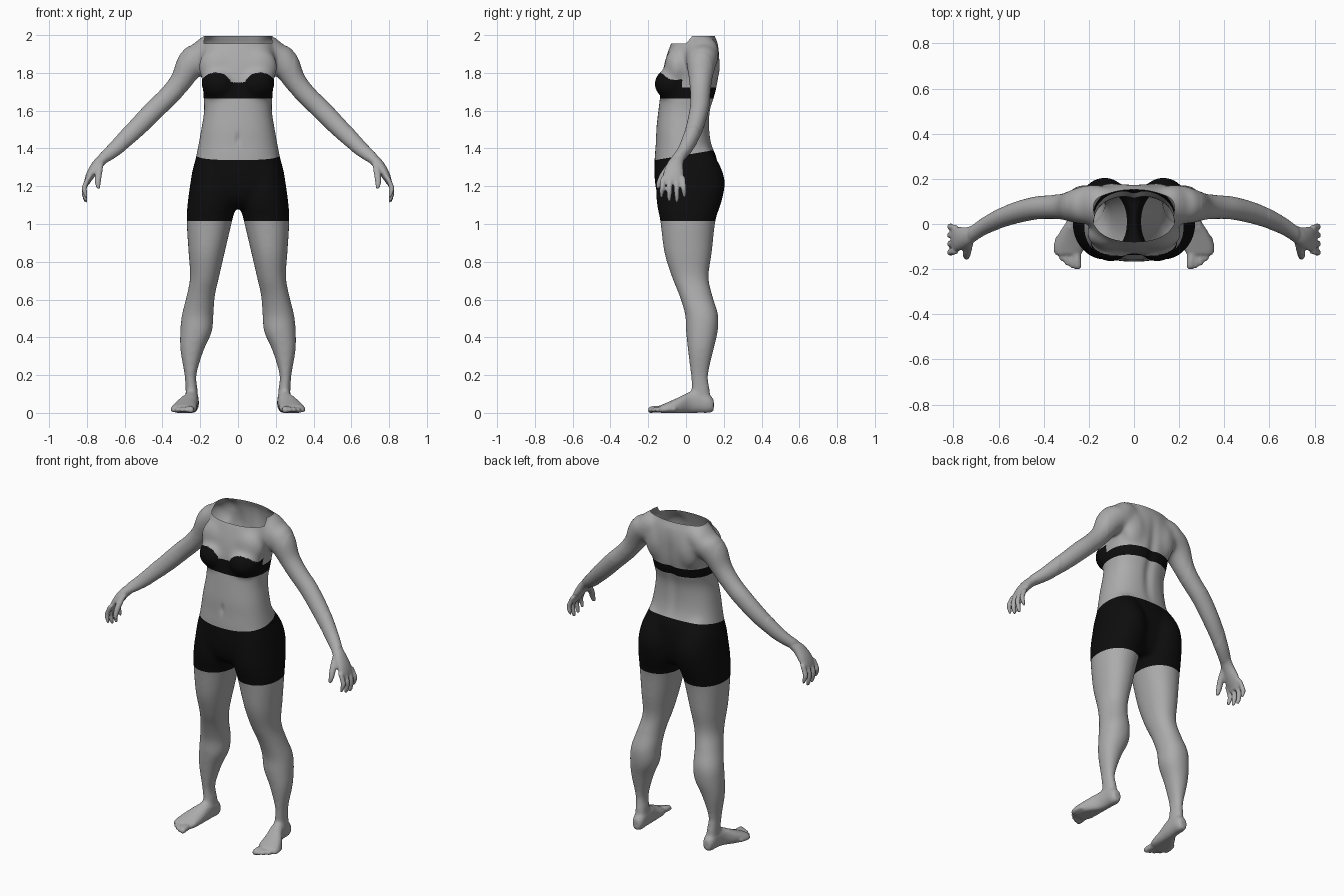
import bpy, bmesh, math
from mathutils import Vector, Matrix

if "Cube" in bpy.data.objects:
    bpy.data.objects.remove(bpy.data.objects["Cube"])


def material(name, value):
    mat = bpy.data.materials.new(name)
    mat.use_nodes = True
    colour = (value, value, value, 1)
    mat.diffuse_color = colour
    mat.node_tree.nodes["Principled BSDF"].inputs["Base Color"].default_value = colour
    return mat


def smooth_path(stations, steps=5):
    """Catmull-Rom interpolation of station tuples."""
    out = []
    last = len(stations) - 1
    for i in range(last):
        quad = [stations[max(i - 1, 0)], stations[i], stations[i + 1], stations[min(i + 2, last)]]
        for k in range(steps):
            t = k / steps
            out.append([0.5 * (2 * b + (c - a) * t + (2 * a - 5 * b + 4 * c - d) * t * t
                               + (3 * b - a - 3 * c + d) * t ** 3) for a, b, c, d in zip(*quad)])
    return out + [list(stations[-1])]


def loft(bm, stations, u, v, side=1, power=2.0):
    """Closed tube through (x, y, z, radius u, radius v) stations."""
    u, v, n = Vector(u).normalized(), Vector(v).normalized(), 32
    rings = []
    for x, y, z, a, b in smooth_path(stations):
        ring = []
        for k in range(n):
            c, s = math.cos(math.tau * k / n), math.sin(math.tau * k / n)
            p = (Vector((x, y, z)) + u * a * math.copysign(abs(c) ** (2 / power), c)
                 + v * b * math.copysign(abs(s) ** (2 / power), s))
            ring.append(bm.verts.new((p.x * side, p.y, max(p.z, 0))))
        rings.append(ring)
    faces = [bm.faces.new(rings[0]), bm.faces.new(rings[-1])]
    for lower, upper in zip(rings, rings[1:]):
        for k in range(n):
            j = (k + 1) % n
            faces.append(bm.faces.new((lower[k], lower[j], upper[j], upper[k])))
    bmesh.ops.recalc_face_normals(bm, faces=faces)


def ball(bm, centre, radii):
    bmesh.ops.create_uvsphere(bm, u_segments=24, v_segments=16, radius=1,
                              matrix=Matrix.LocRotScale(Vector(centre), None, Vector(radii)))


def slab(z, x_in, x_out, front, back):
    """Horizontal station from its extents."""
    return ((x_in + x_out) / 2, (front + back) / 2, z, (x_out - x_in) / 2, (back - front) / 2)


X, Y, Z = (1, 0, 0), (0, 1, 0), (0, 0, 1)
bm = bmesh.new()

# Torso: height, half width, front, back
torso = [(1.08, .12, -.08, .11), (1.13, .2, -.14, .15), (1.22, .245, -.165, .17),
         (1.34, .226, -.167, .165), (1.42, .21, -.161, .137), (1.5, .196, -.158, .126),
         (1.6, .18, -.147, .13), (1.68, .184, -.137, .155), (1.76, .19, -.13, .172),
         (1.84, .2, -.117, .178), (1.9, .2, -.1, .178), (1.96, .184, -.078, .168),
         (2.0, .172, -.055, .15), (2.06, .16, -.03, .14)]
loft(bm, [slab(z, -w, w, f, b) for z, w, f, b in torso], X, Y, power=2.35)

# Leg: height, inner, outer, front, back
leg = [(1.44, .08, .18, -.08, .09), (1.37, .045, .212, -.125, .145), (1.3, .022, .238, -.145, .186),
       (1.22, .008, .252, -.155, .207), (1.12, .005, .266, -.157, .19),
       (1.02, .03, .272, -.137, .157), (.85, .07, .262, -.115, .137), (.72, .1, .254, -.075, .12),
       (.62, .122, .272, -.035, .14), (.52, .13, .297, -.005, .17), (.43, .138, .306, 0, .168),
       (.33, .182, .305, .01, .145), (.2, .22, .283, .025, .118), (.12, .213, .278, .03, .127),
       (.04, .215, .275, .04, .13)]
foot = [(.243, .147, .04, .022, .03), (.243, .12, .05, .035, .05), (.245, .07, .06, .037, .06),
        (.252, .02, .055, .042, .058), (.273, -.04, .037, .058, .045), (.286, -.1, .025, .067, .03),
        (.291, -.135, .02, .058, .02)]
shoulder = [(.06, .08, 1.92, .07, .07), (.16, .085, 1.918, .088, .084), (.22, .084, 1.89, .083, .079),
            (.262, .08, 1.855, .062, .062), (.28, .08, 1.835, .04, .04)]
arm = [(.1, .08, 1.87, .07, .07), (.19, .087, 1.887, .087, .088), (.258, .08, 1.835, .077, .077),
       (.308, .077, 1.748, .06, .06), (.37, .075, 1.675, .054, .055), (.44, .07, 1.607, .052, .055),
       (.545, .043, 1.5, .048, .051), (.645, 0, 1.403, .04, .041), (.71, -.04, 1.35, .036, .032)]
palm = [(.69, -.03, 1.365, .034, .028), (.735, -.055, 1.325, .042, .029),
        (.772, -.065, 1.275, .053, .026), (.797, -.068, 1.23, .053, .018), (.8, -.068, 1.212, .046, .013)]
thumb = [(.73, -.08, 1.32, .02, .02), (.738, -.12, 1.265, .019, .019),
         (.742, -.142, 1.215, .0155, .0155), (.738, -.149, 1.185, .009, .009)]

for side in (1, -1):
    loft(bm, [slab(*s) for s in leg], X, Y, side, 2.15)
    loft(bm, foot, X, Z, side, 2.2)
    loft(bm, shoulder, Y, Z, side)
    loft(bm, arm, Y, (.74, 0, .67), side)
    loft(bm, palm, Y, (.8, 0, .6), side)
    loft(bm, thumb, X, Y, side)
    # Fingers
    for y, tip in ((-.121, 1.14), (-.086, 1.118), (-.051, 1.112), (-.017, 1.14)):
        out = (y + .068) * .15
        loft(bm, [(.79, y, 1.25, .0145, .0145), (.813, y + out / 2, 1.195, .0145, .0145),
                  (.811, y + out, tip + .03, .013, .013), (.803, y + out, tip, .008, .008)], X, Y, side)
    # Toes, from the big one outwards
    for i in range(5):
        x, r = .252 + .023 * i, .019 if i == 0 else .0135
        y = -.185 + .004 * i * i
        loft(bm, [(x + .004 - .004 * i, y + .07, .02, r, r), (x, y + .02, .019, r, r),
                  (x - .002, y - .005, .016, r * .9, r * .9), (x - .003, y - .016, .014, r * .5, r * .5)],
             X, Z, side)
    # Bust, upper chest and shoulder blade
    ball(bm, (.103 * side, -.078, 1.742), (.092, .091, .085))
    ball(bm, (.1 * side, -.045, 1.83), (.11, .07, .11))
    ball(bm, (.1 * side, .125, 1.84), (.085, .056, .12))

mesh = bpy.data.meshes.new("body")
bm.to_mesh(mesh)
bm.free()
body = bpy.data.objects.new("body", mesh)
bpy.context.collection.objects.link(body)

# Fuse the parts into one skin
remesh = body.modifiers.new("fuse", 'REMESH')
remesh.mode = 'VOXEL'
remesh.voxel_size = .0062
fused = bpy.data.meshes.new_from_object(body.evaluated_get(bpy.context.evaluated_depsgraph_get()))
body.modifiers.clear()
body.data = fused
bpy.data.meshes.remove(mesh)
fused.name = "body"
fused.materials.clear()
fused.materials.append(material("grey skin", .41))
fused.materials.append(material("black cloth", .004))

bm = bmesh.new()
bm.from_mesh(fused)


def relax(verts, times):
    for _ in range(times):
        bmesh.ops.smooth_vert(bm, verts=verts, factor=.5, use_axis_x=True, use_axis_y=True, use_axis_z=True)


relax(bm.verts[:], 4)
relax([v for v in bm.verts if abs(v.co.x) < .6 and v.co.z > .09], 20)
relax([v for v in bm.verts if abs(v.co.x) < .3 and v.co.z > 1.08], 25)

# Spine groove and navel
for v in bm.verts:
    x, y, z = v.co
    if y > .05 and 1.36 < z < 1.96 and abs(x) < .15:
        v.co.y -= .013 * math.exp(-(x / .03) ** 2) * math.sin(math.pi * (z - 1.36) / .6)
    elif y < -.08:
        v.co.y += .008 * math.exp(-(x / .012) ** 2 - ((z - 1.45) / .03) ** 2)


def cut(point, normal, clear=False):
    geom = bm.verts[:] + bm.edges[:] + bm.faces[:]
    bmesh.ops.bisect_plane(bm, geom=geom, dist=1e-5, plane_co=point, plane_no=normal, clear_outer=clear)


# Open neckline: flat behind, scooped in front
RIM, STEEP = 1.955, 1.2
cut((0, 0, 1.996), Z, True)
cut((0, 0, RIM), Z)
cut((0, 0, RIM), (0, -STEEP, 1))
scoop = []
for f in bm.faces:
    c = f.calc_center_median()
    if abs(c.x) < .2 and c.z > RIM and c.z > RIM + STEEP * c.y:
        scoop.append(f)
bmesh.ops.delete(bm, geom=scoop, context='FACES')

# Crisp garment edges
WAIST, SLOPE, HEM, BAND_LOW, BAND_HIGH = 1.366, .17, 1.017, 1.665, 1.722
cut((0, 0, WAIST), (0, -SLOPE, 1))
for height in (HEM, BAND_LOW, BAND_HIGH):
    cut((0, 0, height), Z)


def is_cloth(c):
    x = abs(c.x)
    if x < .35 and HEM < c.z < WAIST + SLOPE * c.y:
        return True
    if x > .22 or c.z < BAND_LOW:
        return False
    cup = ((x - .117) / .082) ** 2 + ((c.z - 1.732) / .07) ** 2 < 1
    bridge = x < .07 and c.z < 1.75
    return c.z < BAND_HIGH or (c.y < -.02 and (cup or bridge))


for f in bm.faces:
    f.smooth = True
    f.material_index = int(is_cloth(f.calc_center_median()))
bm.to_mesh(fused)
bm.free()
